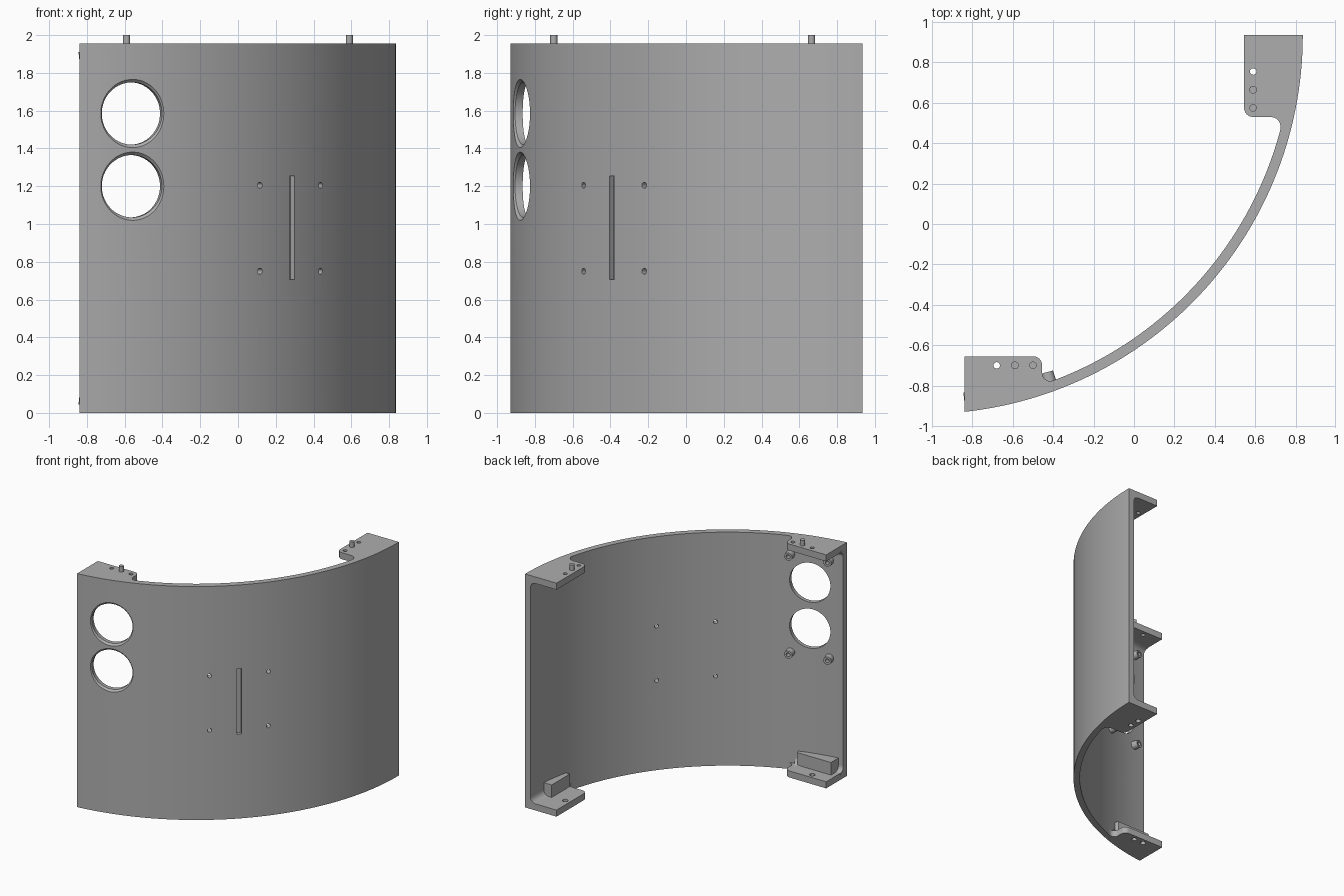
import bpy, bmesh, math
from mathutils import Vector, Matrix

if "Cube" in bpy.data.objects:
    bpy.data.objects.remove(bpy.data.objects["Cube"])

mat = bpy.data.materials.new("plain grey")
mat.use_nodes = True
grey = (0.42, 0.42, 0.42, 1)
mat.diffuse_color = grey
mat.node_tree.nodes["Principled BSDF"].inputs["Base Color"].default_value = grey

CX, CY = -1.04, 0.935            # axis of the curved wall
R_OUT, R_IN = 1.876, 1.826
H, PLATE, FILLET = 1.955, 0.055, 0.045
END = -0.84                      # flat end of the wall on the right side


def polar(r, deg):
    a = math.radians(deg)
    return Vector((CX + r * math.cos(a), CY + r * math.sin(a)))


def start_angle(r):
    return -math.degrees(math.acos((END - CX) / r))


def finish(name, bm):
    bmesh.ops.recalc_face_normals(bm, faces=bm.faces)
    mesh = bpy.data.meshes.new(name)
    bm.to_mesh(mesh)
    bm.free()
    mesh.materials.append(mat)
    ob = bpy.data.objects.new(name, mesh)
    bpy.context.collection.objects.link(ob)
    return ob


def loft(bm, rings):
    """Skin a row of closed rings and cap both ends."""
    rows = [[bm.verts.new(p) for p in ring] for ring in rings]
    n = len(rows[0])
    for a, b in zip(rows, rows[1:]):
        for i in range(n):
            bm.faces.new((a[i], a[(i + 1) % n], b[(i + 1) % n], b[i]))
    bm.faces.new(rows[0])
    bm.faces.new(rows[-1])


def prism(name, outline, z0, z1):
    bm = bmesh.new()
    loft(bm, [[(p[0], p[1], z) for p in outline] for z in (z0, z1)])
    return finish(name, bm)


def lathe(bm, profile, loc, axis=(0, 0, 1), sides=24):
    """Turn (radius, height) points around an axis."""
    m = Matrix.Translation(loc) @ Vector(axis).to_track_quat('Z', 'Y').to_matrix().to_4x4()
    turn = [2 * math.pi * i / sides for i in range(sides)]
    loft(bm, [[m @ Vector((r * math.cos(t), r * math.sin(t), z)) for t in turn]
              for r, z in profile])


def rounded(points, steps=6):
    """Outline with a fillet at each (x, y, radius) corner."""
    out = []
    for i, (x, y, r) in enumerate(points):
        p = Vector((x, y))
        if not r:
            out.append(p)
            continue
        u = (Vector(points[i - 1][:2]) - p).normalized()
        v = (Vector(points[(i + 1) % len(points)][:2]) - p).normalized()
        half = u.angle(v) / 2
        a, b = p + u * r / math.tan(half), p + v * r / math.tan(half)
        c = p + (u + v).normalized() * r / math.sin(half)
        for k in range(steps + 1):
            d = (a - c).slerp(b - c, k / steps)
            out.append(c + d.normalized() * r)
    return out


def cut(ob, cutter):
    mod = ob.modifiers.new("cut", 'BOOLEAN')
    mod.operation, mod.solver, mod.object = 'DIFFERENCE', 'EXACT', cutter
    bpy.context.view_layer.objects.active = ob
    bpy.ops.object.modifier_apply(modifier=mod.name)


# Curved wall
SEG = 60
s_out, s_in = start_angle(R_OUT), start_angle(R_IN)
outline = [polar(R_OUT, s_out * (1 - i / SEG)) for i in range(SEG + 1)]
outline += [polar(R_IN, s_in * i / SEG) for i in range(SEG + 1)]
wall = prism("curved_wall", outline, 0, H)

# Round windows with chamfered rims, and small through holes
bm = bmesh.new()
win_normal = Vector((0.257, -0.966, 0))
axis_pt = Vector((CX, CY, 0))
win = axis_pt + win_normal * R_OUT
for z in (1.585, 1.2):
    lathe(bm, [(0.165, -0.12), (0.165, -0.015), (0.2, 0.02)],
          win + Vector((0, 0, z)), win_normal, 64)
mid_normal = Vector((1, -1, 0)).normalized()
side = Vector((1, 1, 0)).normalized()
mid = axis_pt + mid_normal * R_OUT
for s in (-0.227, 0.227):
    for z in (1.205, 0.75):
        lathe(bm, [(0.016, -0.15), (0.016, 0.05)],
              mid + side * s + Vector((0, 0, z)), mid_normal, 16)
cutters = [finish("hole_cutter", bm)]

# Blind vertical slot
slot = [mid + side * s + mid_normal * d
        for s, d in ((-0.018, -0.03), (0.018, -0.03), (0.018, 0.05), (-0.018, 0.05))]
cutters.append(prism("slot_cutter", slot, 0.705, 1.255))
for c in cutters:
    cut(wall, c)

# Screw bosses around the windows
bm = bmesh.new()
win_side = Vector((0.966, 0.257, 0))
for s in (-0.163, 0.163):
    for z in (1.8, 0.98):
        p = win + win_side * s
        p = axis_pt + (p - axis_pt).normalized() * R_IN + Vector((0, 0, z))
        lathe(bm, [(0.036, -0.02), (0.032, 0.05), (0.016, 0.05), (0.016, 0.005)],
              p, -win_normal)
finish("screw_bosses", bm)

# Mounting plates at both ends, top and bottom
left_tab = rounded([(0.545, 0.935, 0), (0.545, 0.53, 0.045), (0.741, 0.53, 0.05),
                    (0.718, 0.44, 0), (0.73, 0.44, 0), (0.8, 0.7, 0), (0.8, 0.935, 0)])
right_tab = rounded([(END, -0.655, 0), (-0.455, -0.655, 0.045), (-0.455, -0.795, 0.04),
                     (-0.37, -0.764, 0), (-0.36, -0.78, 0), (-0.6, -0.875, 0), (END, -0.91, 0)])
tabs = {
    "left": (left_tab, (0.59, 0.665), (0, 0.09), (-12.8, 0),
             [(0.705, 0.77), (0.705, 0.53), (0.755, 0.53), (0.79, 0.77)]),
    "right": (right_tab, (-0.59, -0.7), (-0.09, 0), (s_in, -71.3),
              [(-0.8, -0.775), (-0.49, -0.775), (-0.47, -0.82), (-0.8, -0.9)]),
}
for label, (shape, pin, step, span, rib) in tabs.items():
    pin, step = Vector((*pin, 0)), Vector((*step, 0))
    top = prism(label + "_top_plate", shape, H - PLATE, H)
    base = prism(label + "_bottom_plate", shape, 0, PLATE)
    for plate, spots in ((top, ((1, 0.016), (-1, 0.016))), (base, ((1, 0.022),))):
        bm = bmesh.new()
        for k, r in spots:
            lathe(bm, [(r, -0.1), (r, H + 0.1)], pin + step * k)
        if plate is base:
            lathe(bm, [(0.02, -0.05), (0.02, 0.04)], pin)
        cutters.append(finish("plate_cutter", bm))
        cut(plate, cutters[-1])

    # Locating pin
    bm = bmesh.new()
    lathe(bm, [(0.019, H - 0.03), (0.019, 2)], pin)
    finish(label + "_pin", bm)

    # Upright rib on the bottom plate
    prism(label + "_rib", rib, PLATE - 0.01, 0.16)

    # Fillets between plates and wall
    arc = [math.pi / 2 * i / 6 for i in range(7)]
    section = [(R_IN - FILLET * (1 - math.sin(t)), PLATE + FILLET * (1 - math.cos(t))) for t in arc]
    section += [(R_IN + 0.01, PLATE + FILLET), (R_IN + 0.01, PLATE - 0.01),
                (R_IN - FILLET, PLATE - 0.01)]
    for place, flip in (("bottom", False), ("top", True)):
        bm = bmesh.new()
        loft(bm, [[(*polar(r, span[0] + (span[1] - span[0]) * i / 10), H - z if flip else z)
                   for r, z in section] for i in range(11)])
        finish(label + "_" + place + "_fillet", bm)

for c in cutters:
    bpy.data.objects.remove(c)

# Smooth curves, sharp edges
for ob in bpy.context.scene.objects:
    ob.select_set(ob.type == 'MESH')
bpy.context.view_layer.objects.active = wall
bpy.ops.object.shade_smooth_by_angle(angle=math.radians(30))
